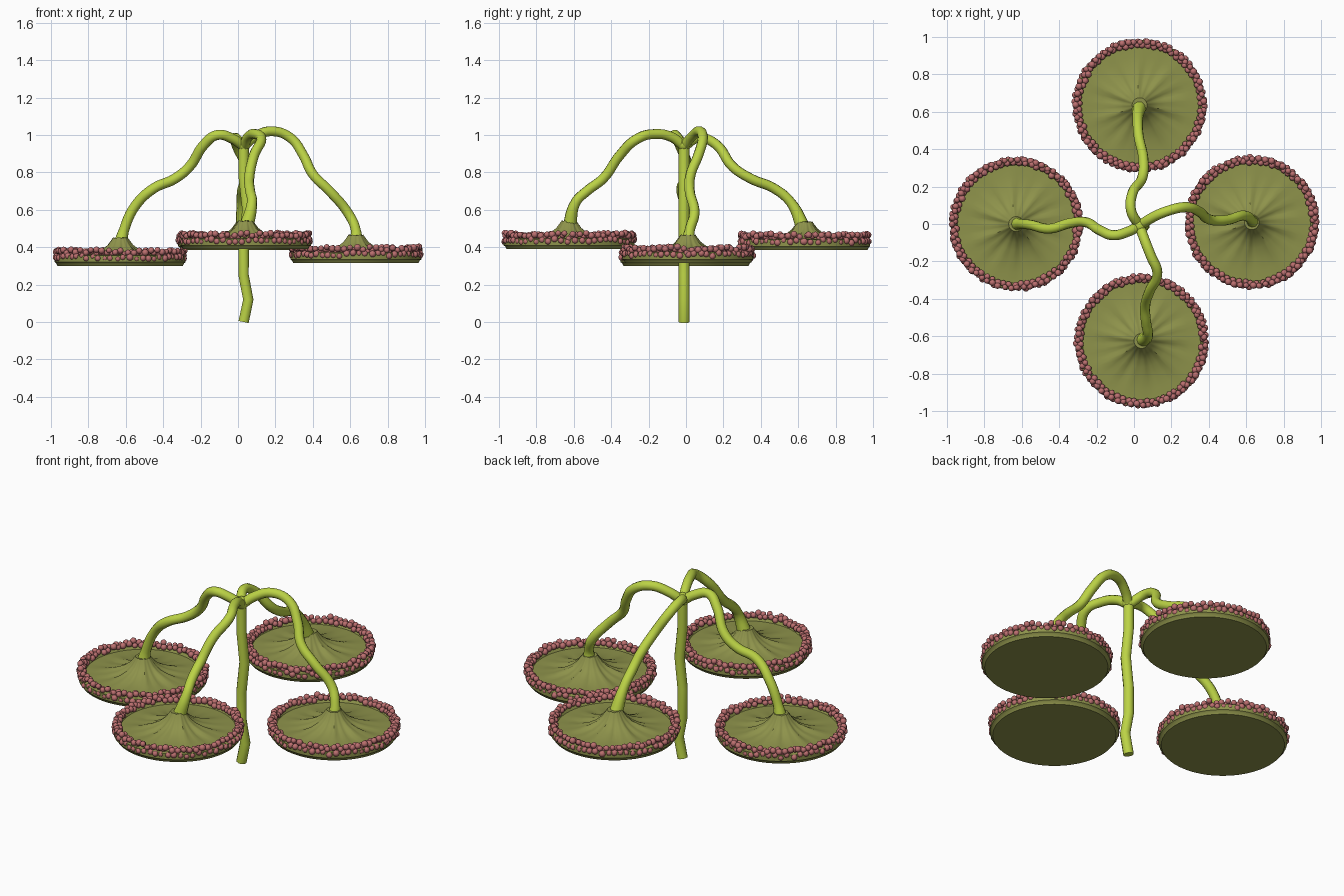
import bpy, bmesh, math, random
from mathutils import Vector, Matrix

random.seed(4)
cube = bpy.data.objects.get("Cube")
if cube:
    bpy.data.objects.remove(cube, do_unlink=True)


def material(name, rgb):
    m = bpy.data.materials.new(name)
    m.use_nodes = True
    m.diffuse_color = (*rgb, 1)
    m.node_tree.nodes["Principled BSDF"].inputs["Base Color"].default_value = (*rgb, 1)
    return m


LIME = material("lime stem", (0.50, 0.65, 0.06))
OLIVE = material("olive cap", (0.27, 0.29, 0.07))
PINK = material("pink beads", (0.50, 0.16, 0.16))


def add_object(name, bm, mat, angle):
    mesh = bpy.data.meshes.new(name)
    bm.to_mesh(mesh)
    bm.free()
    mesh.materials.append(mat)
    obj = bpy.data.objects.new(name, mesh)
    bpy.context.collection.objects.link(obj)
    smooth(obj, angle)
    return obj


def smooth(obj, angle):
    bpy.ops.object.select_all(action="DESELECT")
    obj.select_set(True)
    bpy.context.view_layer.objects.active = obj
    bpy.ops.object.shade_smooth_by_angle(angle=math.radians(angle))


def tube(name, points, radius, handle, end_scale=1.0):
    """Round tube through the points, swelling at its last point."""
    data = bpy.data.curves.new(name, "CURVE")
    data.dimensions = "3D"
    data.bevel_depth = radius
    data.bevel_resolution = 3
    data.resolution_u = 6
    data.use_fill_caps = True
    spline = data.splines.new("BEZIER")
    spline.bezier_points.add(len(points) - 1)
    for p, co in zip(spline.bezier_points, points):
        p.co = co
        p.handle_left_type = p.handle_right_type = handle
    spline.bezier_points[-1].radius = end_scale
    data.materials.append(LIME)
    obj = bpy.data.objects.new(name, data)
    bpy.context.collection.objects.link(obj)
    bpy.ops.object.select_all(action="DESELECT")
    obj.select_set(True)
    bpy.context.view_layer.objects.active = obj
    bpy.ops.object.convert(target="MESH")
    smooth(bpy.context.object, 40)


def cap(name, centre):
    """Shallow dish with a wrinkled cone in the middle."""
    profile = [(0.335, 0), (0.342, 0.014), (0.35, 0.02), (0.35, 0.055),
               (0.325, 0.06), (0.315, 0.045), (0.26, 0.046), (0.2, 0.052),
               (0.14, 0.066), (0.1, 0.084), (0.07, 0.108), (0.05, 0.135), (0.04, 0.15)]
    segments = 72
    phase = random.uniform(0, math.tau)
    bm = bmesh.new()
    rings = []
    for r, z in profile:
        fold = 0.006 * max(0, 1 - abs(r - 0.14) / 0.14) if z > 0.045 and r < 0.3 else 0
        ring = []
        for i in range(segments):
            a = math.tau * i / segments
            wave = math.sin(7 * a + phase) + 0.7 * math.sin(17 * a + 2 * phase + 6 * r)
            ring.append(bm.verts.new((r * math.cos(a), r * math.sin(a), z + fold * wave)))
        rings.append(ring)
    for low, high in zip(rings, rings[1:]):
        for i in range(segments):
            j = (i + 1) % segments
            bm.faces.new((low[i], low[j], high[j], high[i]))
    bm.faces.new(rings[0][::-1])
    bm.faces.new(rings[-1])
    bmesh.ops.translate(bm, verts=bm.verts, vec=centre)
    add_object(name, bm, OLIVE, 35)


def beads(name, centre):
    """Rim crowded with small round beads."""
    bm = bmesh.new()
    count = 190
    for i in range(count):
        a = math.tau * (i + random.uniform(-0.4, 0.4)) / count
        layer = i % 3
        r = (0.343, 0.324, 0.34)[layer] + random.uniform(-0.005, 0.005)
        z = (0.045, 0.068, 0.077)[layer] + random.uniform(-0.008, 0.01)
        spot = Vector((r * math.cos(a), r * math.sin(a), z)) + Vector(centre)
        bmesh.ops.create_icosphere(bm, subdivisions=2, radius=random.uniform(0.015, 0.019),
                                   matrix=Matrix.Translation(spot))
    add_object(name, bm, PINK, 60)


# Main stem, kinked near the ground
tube("main_stem", [(0.03, -0.01, 0), (0.055, -0.01, 0.12), (0.03, -0.01, 0.25),
                   (0.03, -0.01, 0.42), (0.05, -0.01, 0.6), (0.03, -0.01, 0.78),
                   (0.03, -0.01, 0.96)], 0.029, "VECTOR")

# Knot where the branches meet
bm = bmesh.new()
bmesh.ops.create_uvsphere(bm, u_segments=16, v_segments=10, radius=0.037,
                          matrix=Matrix.Translation((0.03, -0.01, 0.95)))
add_object("branch_knot", bm, LIME, 60)

# Branches with the cap each one carries
HUB = (0.03, -0.01, 0.94)
branches = {
    "right": ((-0.63, 0, 0.30), [
        (-0.03, -0.04, 0.98), (-0.11, -0.06, 1.0), (-0.18, -0.035, 0.95),
        (-0.26, 0.01, 0.83), (-0.34, 0.005, 0.765), (-0.45, -0.025, 0.715),
        (-0.55, -0.005, 0.62), (-0.61, 0, 0.49)]),
    "left": ((0.63, 0.01, 0.315), [
        (0.09, 0.03, 0.99), (0.18, 0.07, 1.02), (0.28, 0.09, 0.985),
        (0.35, 0.065, 0.89), (0.4, 0.025, 0.79), (0.49, 0.02, 0.7),
        (0.59, 0.045, 0.58), (0.63, 0.02, 0.49)]),
    "front": ((0.04, -0.625, 0.39), [
        (0.055, -0.08, 0.99), (0.09, -0.17, 1.005), (0.125, -0.26, 0.98),
        (0.085, -0.355, 0.89), (0.06, -0.44, 0.77), (0.065, -0.53, 0.7),
        (0.075, -0.59, 0.64)]),
    "back": ((0.03, 0.635, 0.385), [
        (-0.015, 0.07, 0.985), (-0.01, 0.16, 0.95), (0.045, 0.25, 0.83),
        (0.05, 0.35, 0.765), (0.025, 0.47, 0.715), (0.02, 0.56, 0.64)]),
}
for side, (centre, path) in branches.items():
    tip = (centre[0], centre[1], centre[2] + 0.1)
    tube(side + "_branch", [HUB, *path, tip], 0.027, "AUTO", 1.5)
    cap(side + "_cap", centre)
    beads(side + "_rim_beads", centre)
